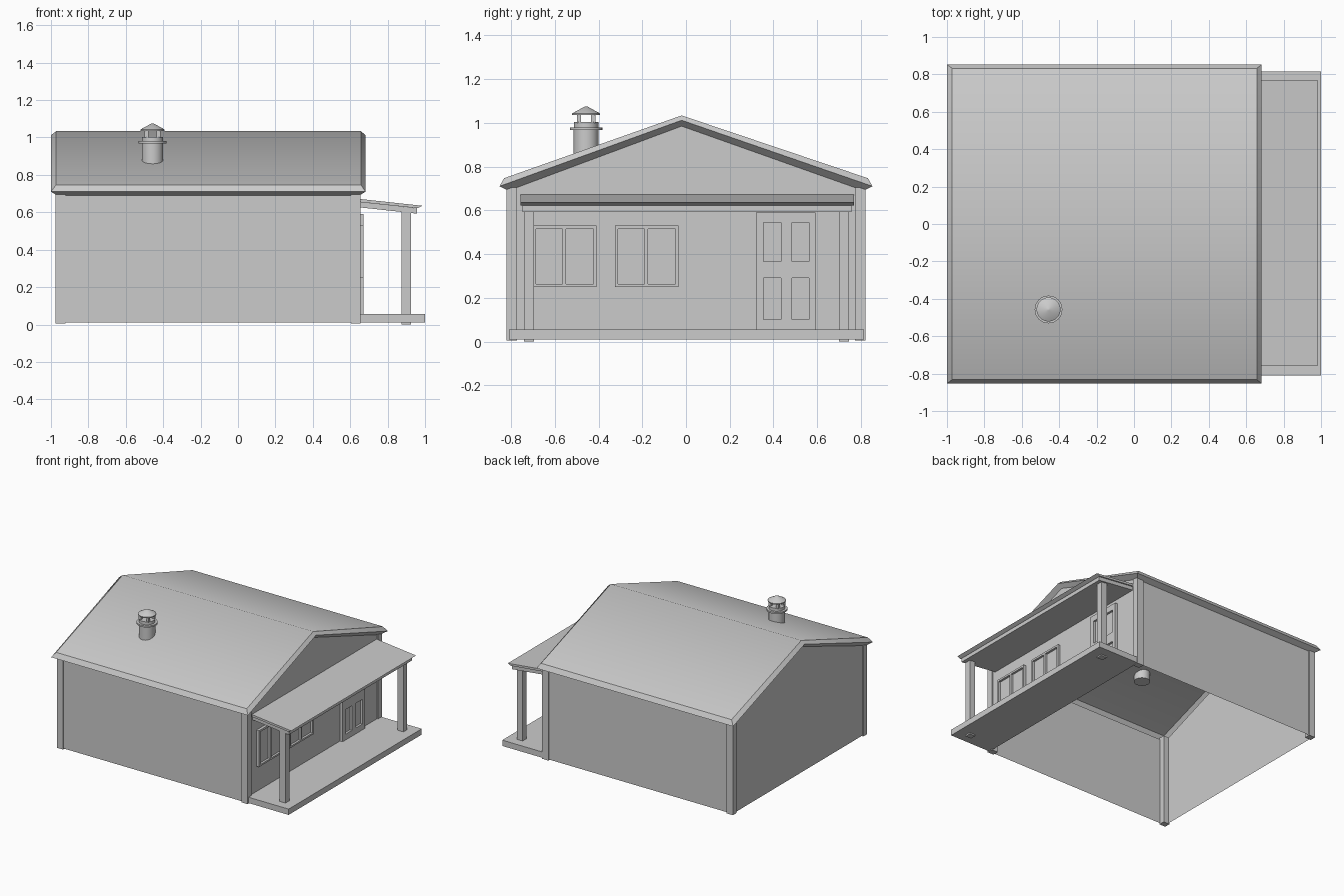
import bpy, bmesh, math
from mathutils import Matrix

if "Cube" in bpy.data.objects:
    bpy.data.objects.remove(bpy.data.objects["Cube"])


def finish(bm, name, smooth=False):
    bmesh.ops.recalc_face_normals(bm, faces=bm.faces)
    me = bpy.data.meshes.new(name)
    bm.to_mesh(me)
    bm.free()
    ob = bpy.data.objects.new(name, me)
    bpy.context.collection.objects.link(ob)
    if smooth:
        bpy.context.view_layer.objects.active = ob
        ob.select_set(True)
        bpy.ops.object.shade_smooth_by_angle(angle=math.radians(40))
        ob.select_set(False)
    return ob


def add_box(bm, x0, x1, y0, y1, z0, z1):
    m = Matrix.Translation(((x0 + x1) / 2, (y0 + y1) / 2, (z0 + z1) / 2)) \
        @ Matrix.Diagonal((x1 - x0, y1 - y0, z1 - z0, 1))
    bmesh.ops.create_cube(bm, size=1, matrix=m)


def box(name, *dims):
    bm = bmesh.new()
    add_box(bm, *dims)
    return finish(bm, name)


def extrude_y(name, profile, y0, y1):
    bm = bmesh.new()
    a = [bm.verts.new((x, y0, z)) for x, z in profile]
    b = [bm.verts.new((x, y1, z)) for x, z in profile]
    bm.faces.new(a)
    bm.faces.new(b)
    for i in range(len(a)):
        j = (i + 1) % len(a)
        bm.faces.new((a[i], a[j], b[j], b[i]))
    return finish(bm, name)


def ring(bm, x0, x1, y, ze, zr):
    r = -0.02
    return [bm.verts.new(p) for p in (
        (x0, -y, ze), (x1, -y, ze), (x1, r, zr),
        (x1, y, ze), (x0, y, ze), (x0, r, zr))]


def bridge(bm, a, b):
    for i in range(6):
        j = (i + 1) % 6
        bm.faces.new((a[i], a[j], b[j], b[i]))


# Roof skin with its flared edge
bm = bmesh.new()
top = ring(bm, -0.972, 0.657, 0.832, 0.747, 1.034)
tip = ring(bm, -1.0, 0.682, 0.853, 0.71, 1.012)
low = ring(bm, -0.967, 0.648, 0.812, 0.69, 0.985)
bm.faces.new([top[i] for i in (0, 1, 2, 5)])
bm.faces.new([top[i] for i in (5, 2, 3, 4)])
bridge(bm, top, tip)
bridge(bm, tip, low)
finish(bm, "roof", True)

# Walls, open underneath
bm = bmesh.new()
up = ring(bm, -0.967, 0.648, 0.812, 0.69, 0.985)
base = ring(bm, -0.967, 0.648, 0.812, 0.01, 0.01)
bridge(bm, up, base)
finish(bm, "walls")

# Corner posts
for i, (x0, x1) in enumerate(((-0.975, -0.922), (0.603, 0.656))):
    for j, (y0, y1) in enumerate(((-0.82, -0.773), (0.773, 0.82))):
        box(f"corner_post_{i}{j}", x0, x1, y0, y1, 0.005, 0.705)

# Porch deck and posts
box("porch_deck", 0.648, 1.0, -0.81, 0.815, 0.01, 0.055)
for i, y in enumerate((-0.718, 0.722)):
    box(f"porch_post_{i}", 0.875, 0.925, y - 0.023, y + 0.023, 0, 0.61)

# Porch roof: sheet over a slightly narrower underside
extrude_y("porch_roof", [(0.645, 0.672), (0.985, 0.635), (0.96, 0.622), (0.645, 0.655)], -0.757, 0.768)
extrude_y("porch_soffit", [(0.645, 0.655), (0.957, 0.622), (0.957, 0.593), (0.645, 0.627)], -0.747, 0.758)


def panel_frame(name, ys, zs):
    # Bars fill every odd cell of the grid, leaving recessed panes
    bm = bmesh.new()
    for i in range(0, len(ys), 2):
        add_box(bm, 0.645, 0.67, ys[i], ys[i + 1], zs[0], zs[-1])
    for i in range(0, len(zs), 2):
        for k in range(1, len(ys) - 1, 2):
            add_box(bm, 0.645, 0.67, ys[k], ys[k + 1], zs[i], zs[i + 1])
    finish(bm, name)
    box(name + "_panes", 0.646, 0.653, ys[0] + .005, ys[-1] - .005, zs[0] + .005, zs[-1] - .005)


# Windows and door
for i, y in enumerate((-0.70, -0.325)):
    panel_frame(f"window_{i}", [y, y + .015, y + .135, y + .152, y + .277, y + .29],
                [0.25, 0.263, 0.515, 0.53])
panel_frame("door", [0.32, 0.355, 0.435, 0.485, 0.562, 0.592],
            [0.055, 0.10, 0.29, 0.365, 0.545, 0.59])

# Chimney
CX = CY = -0.457


def cone(name, r1, r2, z0, z1, x=CX, y=CY, n=32):
    bm = bmesh.new()
    bmesh.ops.create_cone(bm, cap_ends=True, segments=n, radius1=r1, radius2=r2, depth=z1 - z0,
                          matrix=Matrix.Translation((x, y, (z0 + z1) / 2)))
    return finish(bm, name, True)


cone("chimney_pipe", 0.057, 0.057, 0.83, 0.97)
cone("chimney_flange", 0.074, 0.074, 0.968, 0.98)
cone("chimney_collar", 0.056, 0.056, 0.978, 1.003)
cone("chimney_cap_rim", 0.064, 0.064, 1.036, 1.043)
cone("chimney_cap", 0.064, 0.006, 1.043, 1.075)
for i in range(4):
    a = math.radians(45 + 90 * i)
    x, y = CX + 0.046 * math.cos(a), CY + 0.046 * math.sin(a)
    box(f"chimney_strut_{i}", x - 0.01, x + 0.01, y - 0.01, y + 0.01, 1.0, 1.038)
